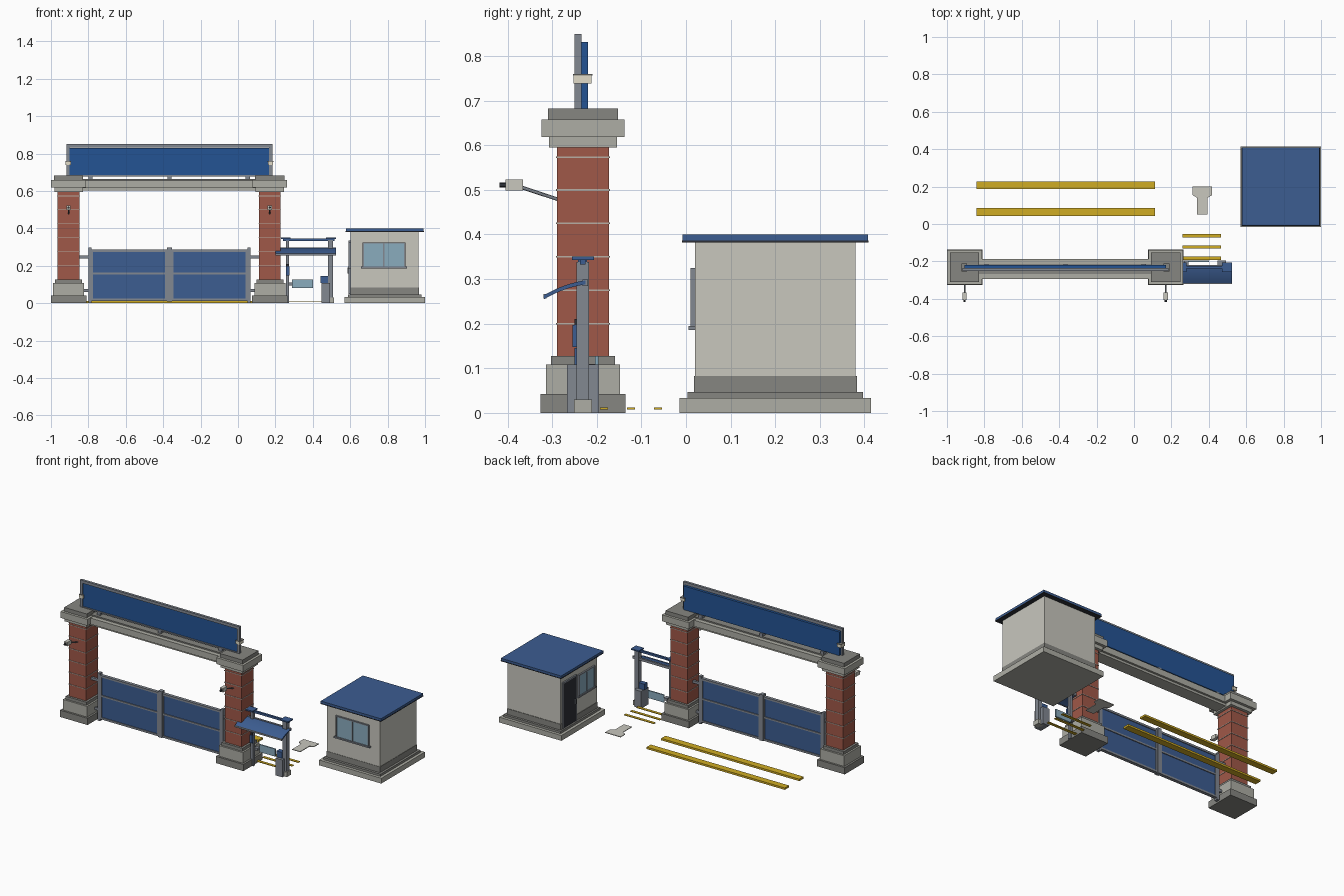
import bpy, bmesh, math
from mathutils import Vector, Matrix

if "Cube" in bpy.data.objects:
    bpy.data.objects.remove(bpy.data.objects["Cube"])


def mat(name, r, g, b):
    m = bpy.data.materials.new(name)
    m.diffuse_color = [(c / 255 / 12.92) if c < 11 else ((c / 255 + 0.055) / 1.055) ** 2.4
                       for c in (r, g, b)] + [1]
    m.use_nodes = True
    m.node_tree.nodes["Principled BSDF"].inputs["Base Color"].default_value = m.diffuse_color
    return m


STONE = mat("stone", 174, 174, 165)
DARK = mat("dark_stone", 134, 134, 129)
WALL = mat("wall", 200, 199, 190)
BRICK = mat("brick", 160, 88, 72)
MORTAR = mat("mortar", 185, 175, 165)
STEEL = mat("steel", 130, 136, 145)
BLUE = mat("blue", 60, 93, 145)
SIGN = mat("sign_blue", 36, 84, 148)
GLASS = mat("glass", 138, 172, 190)
BLACK = mat("black", 45, 48, 55)
YELLOW = mat("yellow", 208, 172, 36)
CREAM = mat("cream", 226, 220, 200)


def finish(name, bm, m):
    bmesh.ops.recalc_face_normals(bm, faces=bm.faces)
    me = bpy.data.meshes.new(name)
    bm.to_mesh(me)
    bm.free()
    me.materials.append(m)
    ob = bpy.data.objects.new(name, me)
    bpy.context.collection.objects.link(ob)
    return ob


def boxes(name, m, *specs):
    """Each spec is x0, x1, y0, y1, z0, z1."""
    bm = bmesh.new()
    for x0, x1, y0, y1, z0, z1 in specs:
        mx = Matrix.Translation(((x0 + x1) / 2, (y0 + y1) / 2, (z0 + z1) / 2)) @ \
            Matrix.Diagonal((x1 - x0, y1 - y0, z1 - z0, 1))
        bmesh.ops.create_cube(bm, size=1, matrix=mx)
    return finish(name, bm, m)


def sq(x, y, h, z0, z1):
    return (x - h, x + h, y - h, y + h, z0, z1)


def rod(name, m, a, b, r, n=12):
    a, b = Vector(a), Vector(b)
    bm = bmesh.new()
    mx = Matrix.Translation((a + b) / 2) @ (b - a).to_track_quat('Z', 'Y').to_matrix().to_4x4()
    bmesh.ops.create_cone(bm, cap_ends=True, segments=n, radius1=r, radius2=r,
                          depth=(b - a).length, matrix=mx)
    return finish(name, bm, m)


def extrude(name, m, pts, vec):
    bm = bmesh.new()
    f = bm.faces.new([bm.verts.new(p) for p in pts])
    r = bmesh.ops.extrude_face_region(bm, geom=[f])
    bmesh.ops.translate(bm, vec=vec, verts=[v for v in r["geom"] if isinstance(v, bmesh.types.BMVert)])
    return finish(name, bm, m)


PY = -0.231  # centre line of the gateway

# Brick pillars with stepped plinth and cap, plus a camera on each
for side, x in (("left", -0.906), ("right", 0.17)):
    boxes(side + "_pillar_foot", DARK, sq(x, PY, .095, 0, .042), sq(x, PY, .072, .108, .127))
    boxes(side + "_pillar_plinth", STONE, sq(x, PY, .083, .042, .108))
    boxes(side + "_pillar_shaft", BRICK, sq(x, PY, .0585, .127, .597))
    boxes(side + "_pillar_joints", MORTAR,
          *[sq(x, PY, .061, z - .002, z + .002) for z in (.2, .275, .35, .425, .5, .573)])
    boxes(side + "_pillar_cap", STONE, sq(x, PY, .076, .595, .618), sq(x, PY, .093, .618, .658))
    boxes(side + "_pillar_top", DARK, sq(x, PY, .078, .658, .682))
    rod(side + "_camera_arm", STEEL, (x, -.288, .479), (x, -.37, .506), .004)
    boxes(side + "_camera_body", WALL, (x - .011, x + .011, -.405, -.366, .499, .523))
    rod(side + "_camera_lens", BLACK, (x, -.418, .511), (x, -.404, .511), .006)

# Stone beam across the pillars
boxes("beam", STONE, (-.84, .105, -.294, -.187, .617, .655), (-.84, .105, -.28, -.2, .603, .617))
boxes("beam_ridge", DARK, (-.84, .105, -.267, -.214, .655, .663))

# Sign board: ring frame, panel, feet and end lamps
boxes("sign_frame", STEEL,
      (-.917, -.9, -.25, -.234, .678, .85), (.167, .184, -.25, -.234, .678, .85),
      (-.9, .167, -.25, -.234, .832, .85), (-.9, .167, -.25, -.234, .678, .686))
boxes("sign_panel", SIGN, (-.905, .172, -.243, -.22, .683, .831))
boxes("sign_feet", STEEL, *[(x - .011, x + .011, -.25, -.215, .66, .683) for x in (-.788, -.367, .052)])
for side, x in (("left", -.907), ("right", .174)):
    boxes(side + "_sign_lamp", CREAM, (x - .014, x + .014, -.252, -.212, .738, .756))
    boxes(side + "_sign_lamp_cap", DARK, (x - .015, x + .015, -.253, -.21, .756, .76))

# Double leaf gate
for side, x0, x1 in (("left", -.787, -.377), ("right", -.357, .053)):
    boxes(side + "_gate_panel", BLUE, (x0, x1, PY - .005, PY + .005, .018, .28))
    boxes(side + "_gate_frame", STEEL,
          (x0, x1, PY - .01, PY + .01, .012, .024), (x0, x1, PY - .01, PY + .01, .274, .286),
          (x0, x1, PY - .01, PY + .01, .153, .163),
          (x0, x0 + .012, PY - .01, PY + .01, .012, .286),
          (x1 - .012, x1, PY - .01, PY + .01, .012, .286))
boxes("gate_posts", STEEL,
      (-.8, -.784, PY - .012, PY + .012, 0, .298), (.05, .066, PY - .012, PY + .012, 0, .298),
      (-.38, -.354, PY - .014, PY + .014, .01, .298))
boxes("gate_hinges", STEEL, *[(a, b, PY - .007, PY + .007, z, z + .015)
                              for a, b in ((-.85, -.79), (.06, .115)) for z in (.06, .24)])

# Pedestrian entry: posts, pedestals, caps and top rail
boxes("entry_posts", STEEL, (.48, .507, -.245, -.218, 0, .338), (.256, .274, -.241, -.222, 0, .338))
boxes("entry_post_foot", STONE, (.472, .513, -.251, -.211, 0, .03))
boxes("entry_pedestal", STEEL, (.447, .493, -.267, -.195, 0, .108))
boxes("entry_post_caps", BLUE, (.47, .525, -.256, -.206, .343, .351), (.48, .507, -.242, -.222, .335, .343),
      (.23, .28, -.256, -.206, .343, .351), (.256, .274, -.242, -.222, .335, .343))
boxes("entry_top_rail", BLUE, (.24, .515, -.238, -.225, .333, .346))
boxes("left_reader", BLUE, (.257, .276, -.254, -.241, .148, .197))
boxes("left_reader_head", BLACK, (.26, .274, -.25, -.236, .197, .21))
boxes("right_reader", BLUE, (.441, .48, -.25, -.22, .108, .145))
boxes("entry_glass", GLASS, (.29, .4, -.204, -.196, .08, .127))
boxes("entry_glass_bracket", STEEL, (.268, .292, -.225, -.196, .095, .11))

# Curved canopy with ribs
arc = []
for i in range(9):
    t = i / 8
    arc.append((-.225 - .093 * t, .297 - .012 * t - .021 * t * t))
outline = [(.2, y, z) for y, z in arc] + [(.2, y, z - .009) for y, z in reversed(arc)]
extrude("canopy", BLUE, outline, (.325, 0, 0))
boxes("canopy_back_rail", STEEL, (.22, .525, -.232, -.22, .284, .299))
boxes("canopy_front_rail", STEEL, (.2, .525, -.32, -.313, .256, .266))

# Guard booth
BX, BY = .785, .2
boxes("booth_slab", STONE, sq(BX, BY, .215, 0, .033))
boxes("booth_plinth", DARK, sq(BX, BY, .197, .033, .047), (.598, .968, .018, .383, .047, .083))
boxes("booth_walls", WALL, (.601, .966, .02, .38, .083, .383))
boxes("booth_roof", BLUE, sq(BX, BY, .208, .384, .4))
boxes("booth_roof_edge", BLACK, sq(BX, BY, .2095, .382, .386))
boxes("booth_front_glass", GLASS, (.67, .89, .014, .022, .195, .32))
boxes("booth_front_window_frame", STEEL,
      (.665, .673, .01, .022, .19, .325), (.887, .895, .01, .022, .19, .325),
      (.776, .784, .011, .022, .19, .325), (.665, .895, .01, .022, .318, .325),
      (.657, .903, .006, .022, .186, .195))
boxes("booth_side_glass", GLASS, (.595, .603, .055, .205, .195, .32))
boxes("booth_side_window_frame", STEEL,
      (.591, .603, .05, .057, .19, .325), (.591, .603, .203, .21, .19, .325),
      (.592, .603, .127, .133, .19, .325), (.591, .603, .05, .21, .318, .325),
      (.588, .603, .043, .217, .186, .195))
boxes("booth_door", BLACK, (.594, .603, .235, .36, .05, .33))
boxes("booth_door_frame", STEEL, (.592, .603, .229, .237, .05, .336), (.592, .603, .358, .366, .05, .336),
      (.592, .603, .229, .366, .328, .336))
boxes("booth_door_handle", STEEL, (.586, .596, .245, .253, .16, .19))

# Ground markings
boxes("speed_bumps", YELLOW, (-.842, .112, .043, .085, 0, .012), (-.842, .112, .187, .228, 0, .012))
boxes("crossing_strips", YELLOW, *[(.26, .466, y - .009, y + .009, .008, .012) for y in (-.063, -.123, -.184)])
arrow = [(.337, .052), (.393, .052), (.393, .14), (.418, .155), (.418, .2), (.312, .2), (.312, .155), (.337, .14)]
extrude("ground_arrow", WALL, [(x, y, .008) for x, y in arrow], (0, 0, .004))

# Smooth shading on the rounded parts
for ob in bpy.data.objects:
    if "arm" in ob.name or "lens" in ob.name or ob.name == "canopy":
        bpy.ops.object.select_all(action='DESELECT')
        ob.select_set(True)
        bpy.context.view_layer.objects.active = ob
        bpy.ops.object.shade_smooth_by_angle()
